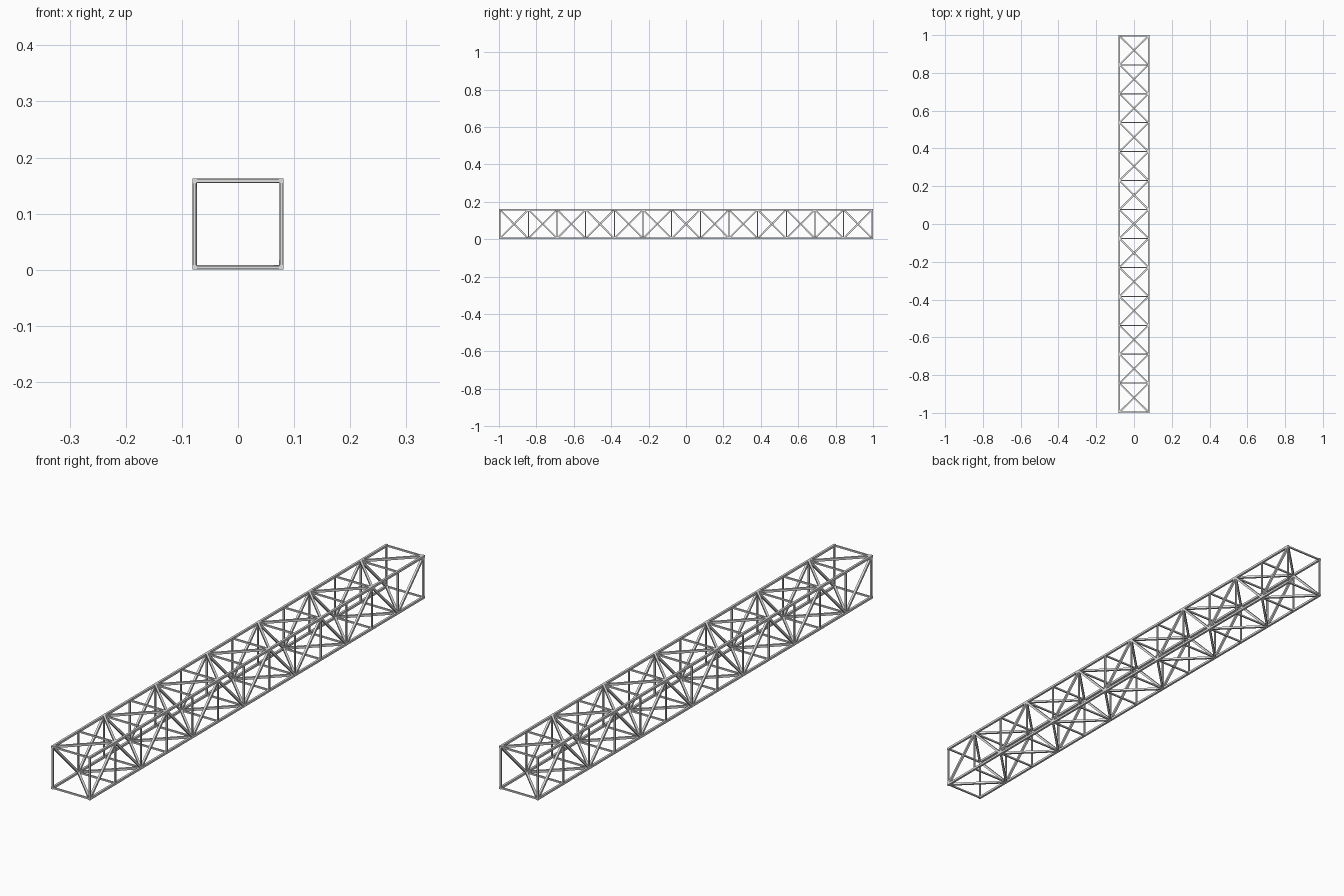
import bpy, bmesh
from math import radians
from mathutils import Matrix, Vector

cube = bpy.data.objects.get("Cube")
if cube:
    bpy.data.objects.remove(cube, do_unlink=True)

BAYS = 13
T = 0.0082                     # bar thickness
BAY = (2 - T) / BAYS
H = 0.0773                     # half width between bar centres

steel = bpy.data.materials.new("light_grey_steel")
steel.use_nodes = True
colour = (0.75, 0.75, 0.75, 1)
steel.diffuse_color = colour
steel.node_tree.nodes["Principled BSDF"].inputs["Base Color"].default_value = colour


def node(x, z, k):
    """Joint at corner (x, z) = +-1 of frame k."""
    return Vector((x * H, (k - BAYS / 2) * BAY, H + T / 2 + z * H))


def square_bars(name, bars, thickness, extend=0.0):
    bm = bmesh.new()
    for a, b in bars:
        axis = b - a
        turn = axis.to_track_quat('Z', 'Y').to_matrix().to_4x4()
        turn.translation = (a + b) / 2
        size = Matrix.Diagonal((thickness, thickness, axis.length + 2 * extend, 1))
        bmesh.ops.create_cube(bm, size=1, matrix=turn @ size)
    mesh = bpy.data.meshes.new(name)
    bm.to_mesh(mesh)
    bm.free()
    mesh.materials.append(steel)
    bpy.context.collection.objects.link(bpy.data.objects.new(name, mesh))


corners = [(1, -1), (1, 1), (-1, 1), (-1, -1)]
sides = list(zip(corners, corners[1:] + corners[:1]))

# Four long chords
square_bars("chords", [(node(*c, 0), node(*c, BAYS)) for c in corners], T, T / 2)

# Square frame at every joint
square_bars("cross_frames", [(node(*a, k), node(*b, k))
                             for k in range(BAYS + 1) for a, b in sides], T * 0.7)

# Zigzag diagonals, meeting at alternate corners on alternate frames
diagonals = []
for k in range(BAYS):
    for a, b in sides:
        hub, tip = (a, b) if a[0] != a[1] else (b, a)
        start, end = (hub, tip) if k % 2 == 0 else (tip, hub)
        diagonals.append((node(*start, k), node(*end, k + 1)))
square_bars("diagonal_braces", diagonals, T * 0.98)
